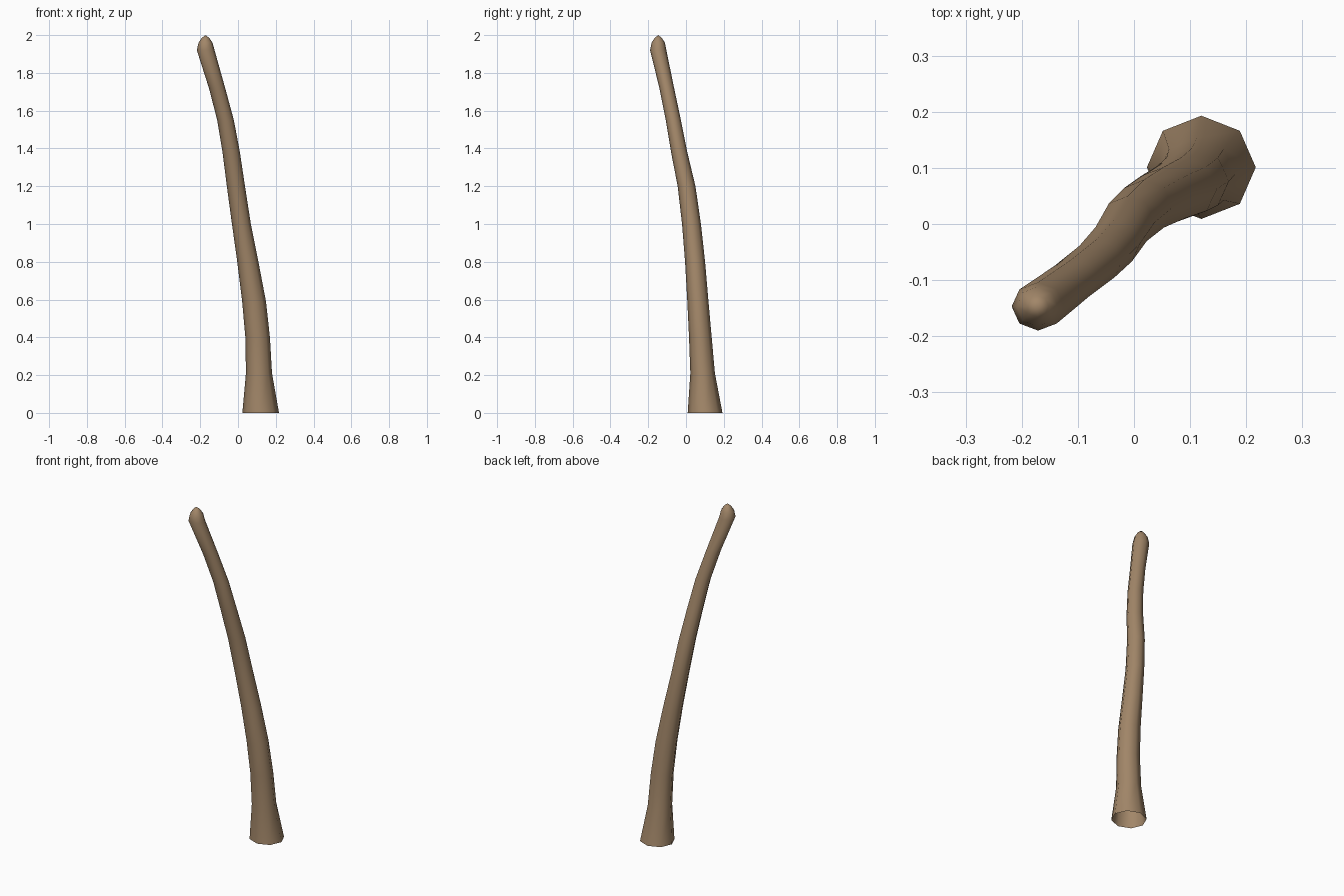
import bpy, bmesh
from math import cos, sin, tau

SIDES = 8
# Ring stations up the trunk: height, centre x, centre y, radius x, radius y
RINGS = [
    (0.00, 0.120, 0.101, 0.097, 0.092),
    (0.21, 0.111, 0.088, 0.069, 0.065),
    (0.40, 0.104, 0.076, 0.065, 0.060),
    (0.59, 0.085, 0.063, 0.063, 0.056),
    (0.80, 0.052, 0.048, 0.056, 0.053),
    (1.00, 0.018, 0.029, 0.050, 0.050),
    (1.20, -0.011, 0.003, 0.048, 0.047),
    (1.38, -0.036, -0.036, 0.046, 0.043),
    (1.55, -0.066, -0.067, 0.044, 0.040),
    (1.72, -0.111, -0.102, 0.043, 0.039),
    (1.92, -0.171, -0.147, 0.047, 0.043),
    (1.96, -0.172, -0.147, 0.037, 0.035),
    (1.985, -0.172, -0.147, 0.020, 0.019),
]

# Trunk: open-bottomed tapered tube with a rounded tip
bm = bmesh.new()
loops = []
for z, cx, cy, rx, ry in RINGS:
    loops.append([bm.verts.new((cx + rx * cos(tau * i / SIDES),
                                cy + ry * sin(tau * i / SIDES), z))
                  for i in range(SIDES)])
for low, high in zip(loops, loops[1:]):
    for i in range(SIDES):
        j = (i + 1) % SIDES
        bm.faces.new((low[i], low[j], high[j], high[i]))
tip = bm.verts.new((-0.172, -0.147, 2.0))
for i in range(SIDES):
    bm.faces.new((loops[-1][i], loops[-1][(i + 1) % SIDES], tip))
for f in bm.faces:
    f.smooth = True

mesh = bpy.data.meshes.new("trunk")
bm.to_mesh(mesh)
bm.free()
trunk = bpy.data.objects.new("trunk", mesh)
bpy.context.collection.objects.link(trunk)

# Brown bark
bark = bpy.data.materials.new("bark")
bark.diffuse_color = (0.36, 0.24, 0.14, 1)
mesh.materials.append(bark)
